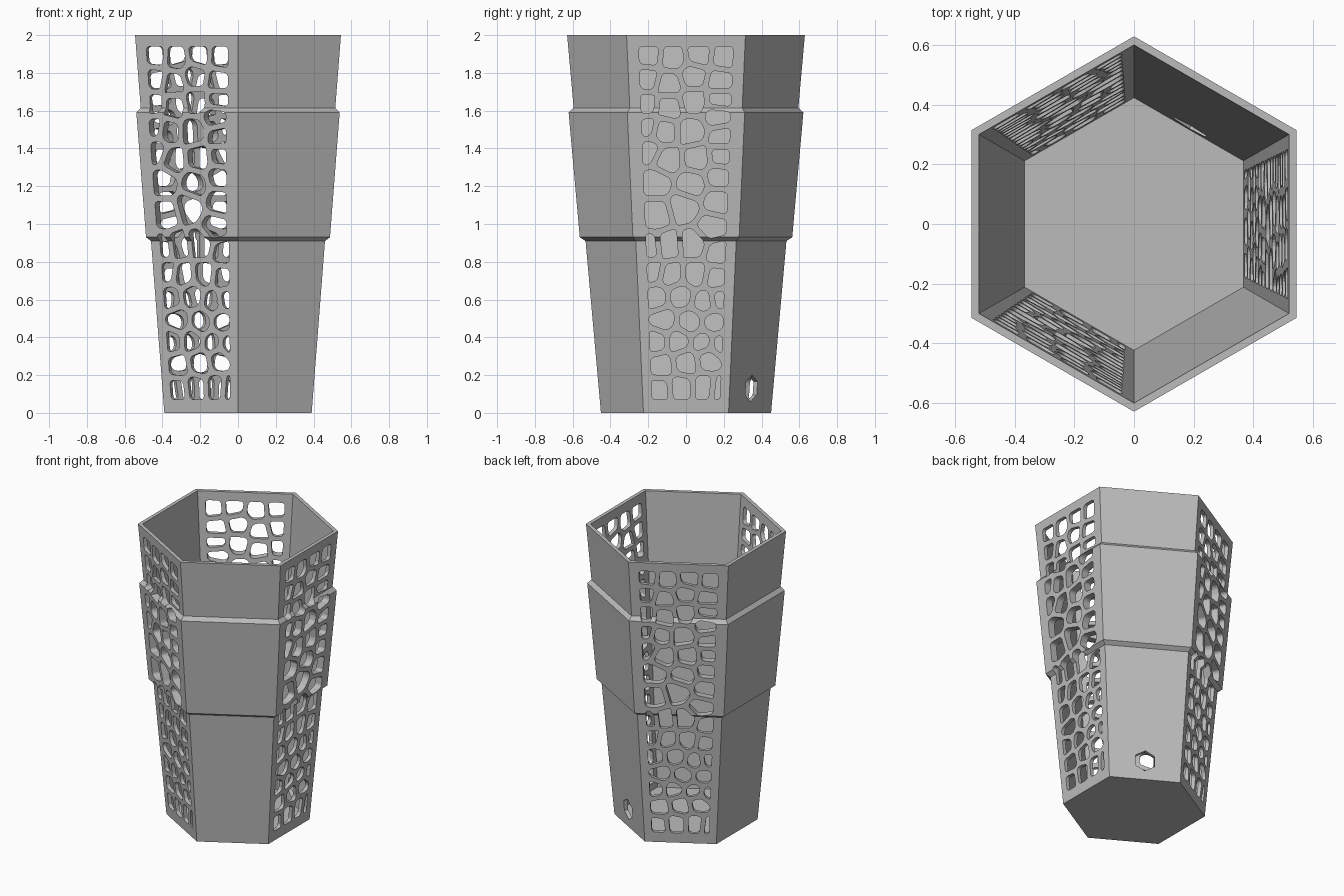
import bpy
import bmesh
from math import cos, sin, pi, radians
from mathutils import Vector, Matrix

cube = bpy.data.objects.get("Cube")
if cube:
    bpy.data.objects.remove(cube, do_unlink=True)

TAPER = 0.0775     # outward lean of the walls
BASE = 0.39        # centre-to-wall distance at the ground
WALL = 0.025
HALF_STRUT = 0.015


def make_object(name, bm):
    mesh = bpy.data.meshes.new(name)
    bmesh.ops.recalc_face_normals(bm, faces=bm.faces)
    bm.to_mesh(mesh)
    bm.free()
    obj = bpy.data.objects.new(name, mesh)
    bpy.context.collection.objects.link(obj)
    return obj


def wall_at(z):
    return BASE + TAPER * z


def hex_ring(bm, distance, z):
    radius = distance / cos(pi / 6)
    angles = [pi / 6 + k * pi / 3 for k in range(6)]
    return [bm.verts.new((radius * cos(a), radius * sin(a), z)) for a in angles]


def build_cup():
    # outside going up with the raised band, then inside going down
    profile = [(wall_at(0), 0), (wall_at(0.91), 0.91),
               (wall_at(0.93) + WALL, 0.93), (wall_at(1.59) + WALL, 1.59),
               (wall_at(1.615), 1.615), (wall_at(2), 2),
               (wall_at(2) - WALL, 2), (wall_at(WALL) - WALL, WALL)]
    bm = bmesh.new()
    rings = [hex_ring(bm, d, z) for d, z in profile]
    for low, high in zip(rings, rings[1:]):
        for k in range(6):
            n = (k + 1) % 6
            bm.faces.new((low[k], low[n], high[n], high[k]))
    bm.faces.new(rings[0])
    bm.faces.new(rings[-1])
    return make_object("hexagonal_cup", bm)


def clip(poly, point, normal):
    """Keep the part of a polygon behind the line through point."""
    result = []
    for a, b in zip(poly, poly[1:] + poly[:1]):
        da, db = (a - point).dot(normal), (b - point).dot(normal)
        if da <= 0:
            result.append(a)
        if da * db < 0:
            result.append(a.lerp(b, da / (da - db)))
    return result


def round_corners(poly, cut):
    result = []
    for a, b in zip(poly, poly[1:] + poly[:1]):
        t = min(0.3, cut / max((b - a).length, 0.0001))
        result += [a.lerp(b, t), a.lerp(b, 1 - t)]
    return result


def cells(seeds, border):
    """Pebble-like cells around the seeds, separated by struts."""
    result = []
    for s in seeds:
        poly = list(border)
        for other in seeds:
            if other is not s and (other - s).length < 0.6:
                n = (other - s).normalized()
                poly = clip(poly, (s + other) / 2 - n * HALF_STRUT, n)
        if len(poly) > 2:
            result.append(round_corners(round_corners(poly, 0.013), 0.005))
    return result


def add_prism(bm, poly, angle, near, far):
    """Stand a polygon (across, height) on the wall facing the angle."""
    turn = Matrix.Rotation(radians(angle), 3, 'Z')
    ends = [[bm.verts.new(turn @ Vector((d, p.x, p.y))) for p in poly]
            for d in (near, far)]
    bm.faces.new(ends[0][::-1])
    bm.faces.new(ends[1])
    for k in range(len(poly)):
        n = (k + 1) % len(poly)
        bm.faces.new((ends[0][k], ends[0][n], ends[1][n], ends[1][k]))


def cut_with(target, bm):
    cutter = make_object("cutter", bm)
    cutter.hide_render = True
    mod = target.modifiers.new("openings", 'BOOLEAN')
    mod.operation = 'DIFFERENCE'
    mod.solver = 'EXACT'
    mod.object = cutter
    bpy.context.view_layer.objects.active = target
    bpy.ops.object.modifier_apply(modifier=mod.name)
    bpy.data.objects.remove(cutter, do_unlink=True)


# cell centres per row, in hundredths: across, height
LATTICE = [
    (-20, 189), (-7, 188), (7, 190), (20, 189),
    (-21, 177), (-9, 174), (4, 178), (18, 175),
    (-22, 163), (-9, 162), (4, 165), (18, 166),
    (-21, 151), (-12, 149), (3, 149), (17, 157), (19, 146),
    (-20, 139), (-10, 134), (6, 135), (19, 136),
    (-16, 122), (3, 121), (18, 125),
    (-16, 105), (-1, 109), (17, 112),
    (14, 98), (4, 89), (-10, 88), (-19, 87), (17, 85),
    (-18, 75), (-8, 73), (5, 73), (16, 71),
    (-16, 61), (-3, 62), (10, 59), (18, 60),
    (-12, 49), (2, 48), (15, 48),
    (-16, 38), (-4, 38), (9, 37), (18, 36),
    (-13, 25), (0, 27), (12, 29),
    (-14, 12), (-3, 13), (10, 13), (18, 12),
]
seeds = [Vector((u, z)) / 100 for u, z in LATTICE]
border = [Vector(p) for p in ((-0.18, 0.07), (0.18, 0.07),
                              (0.25, 1.94), (-0.25, 1.94))]

cup = build_cup()

# open lattice on every other wall
for angle in (0, 120, 240):
    bm = bmesh.new()
    for poly in cells(seeds, border):
        add_prism(bm, poly, angle, 0.3, 0.7)
    cut_with(cup, bm)

# small hexagonal drain hole low in one solid wall
bm = bmesh.new()
drain = [Vector((0.07 * sin(k * pi / 3), 0.13 + 0.07 * cos(k * pi / 3)))
         for k in range(6)]
add_prism(bm, drain, 60, 0.3, 0.6)
cut_with(cup, bm)

# plain grey plastic
grey = bpy.data.materials.new("grey_plastic")
grey.use_nodes = True
colour = (0.5, 0.5, 0.5, 1)
grey.diffuse_color = colour
grey.node_tree.nodes["Principled BSDF"].inputs["Base Color"].default_value = colour
cup.data.materials.clear()
cup.data.materials.append(grey)
for face in cup.data.polygons:
    face.material_index = 0
